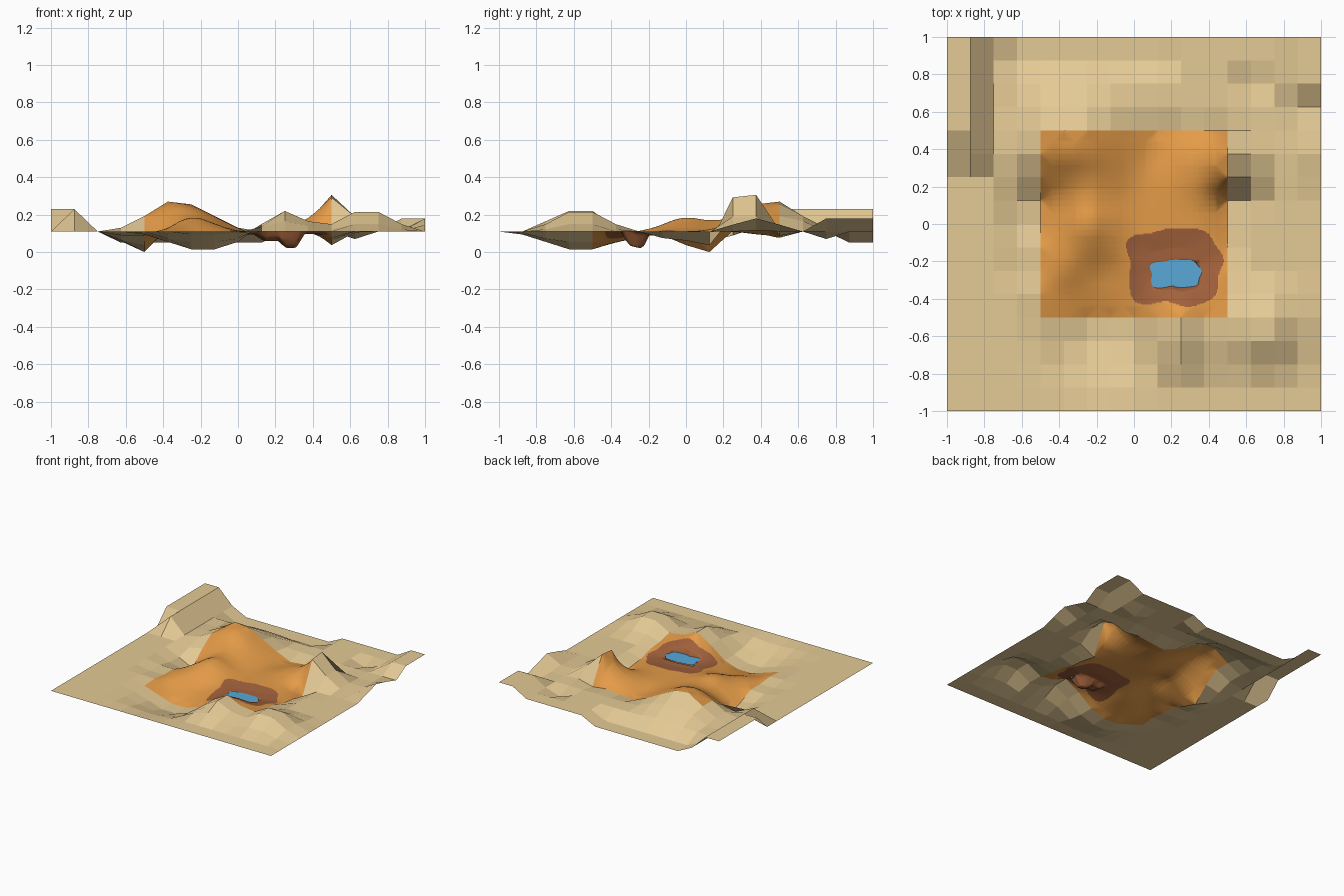
import bpy, math

if "Cube" in bpy.data.objects:
    bpy.data.objects.remove(bpy.data.objects["Cube"])

STEP = 0.125
BASE = 0.11

# Landform features: x0, x1, y0, y1 of the plateau, rise, falloff distance
RIM = [
    (-1, -.875, .5, 1, .12, .125),            # corner wall
    (-.875, -.875, .375, .375, .12, .125),    # wall end
    (-.625, .125, .875, 1, -.06, .125),       # back trough
    (.875, 1, .75, 1, .07, .125),             # raised corner
    (.625, .625, .75, .75, -.04, .125),       # dip beside it
    (1, 1, .25, .5, .03, .125),               # east edge bump
    (1, 1, .375, .375, .04, .15),
    (.25, .25, -.625, -.5, .11, .25),         # front hill
    (.625, .75, -.625, -.5, .105, .2),        # front right hill
    (-.25, -.125, -.625, -.5, -.095, .3),     # front basin
]
DUNES = [
    (.5, .5, .25, .375, .165, .125),          # sharp crest
    (.625, .625, .25, .375, .08, .14),
    (.375, .375, .25, .375, .06, .2),
    (.5, .5, .125, .125, -.08, .15),          # drop below the crest
    (.5, .5, -.125, 0, -.035, .12),
    (.125, .5, .5, .5, -.03, .12),            # trough behind the crest
    (.125, .125, .375, .375, -.03, .14),
    (-.375, -.25, .375, .5, .145, .29),       # back hill
    (-.375, -.375, .375, .5, .015, .12),
    (-.5, -.5, .125, .125, -.115, .23),       # west pit
    (-.25, -.25, 0, 0, .105, .23),            # middle hill
    (-.375, -.375, -.25, -.25, .025, .12),
    (-.125, -.125, -.25, -.25, -.025, .15),   # valley
    (-.625, -.5, -.25, 0, -.02, .125),
]


def lattice(i, j):
    x, y = -1 + i * STEP, -1 + j * STEP
    z = BASE
    for x0, x1, y0, y1, rise, fall in RIM + DUNES:
        d = math.hypot(max(x0 - x, 0, x - x1), max(y0 - y, 0, y - y1))
        z += rise * max(0, 1 - d / fall)
    return z


grid = [[lattice(i, j) for j in range(17)] for i in range(17)]
low = min(min(row) for row in grid)
grid = [[z - low for z in row] for row in grid]


def sample(x, y):
    u, v = (x + 1) / STEP, (y + 1) / STEP
    i, j = int(u), int(v)
    s, t = u - i, v - j
    return ((1-s) * ((1-t) * grid[i][j] + t * grid[i][j+1])
            + s * ((1-t) * grid[i+1][j] + t * grid[i+1][j+1]))


def dune_height(x, y):
    # Average over a small window to round the ridges, but keep the border
    w = min(.06, .5 - abs(x), .5 - abs(y))
    w = max(w, 0)
    offs = (-w, -w / 2, 0, w / 2, w)
    return sum(sample(x + a, y + b) for a in offs for b in offs) / 25


def blob(x, y, cx, cy, rx, ry):
    # Wobbly rounded rectangle: below 1 is inside
    dx, dy = (x - cx) / rx, (y - cy) / ry
    a = math.atan2(dy, dx)
    return (dx**4 + dy**4) ** .25 / (1 + .05 * math.sin(5*a + 1) + .03 * math.sin(8*a))


POND = (.225, -.275, .135, .082)


def ground(x, y):
    edge = min(abs(.5 - abs(x)), abs(.5 - abs(y)))
    z = sample(x, y) if edge < 1e-6 else dune_height(x, y)
    # Gentle soil hollow, pond bed and a deeper hole
    z -= .014 * max(0, min(1, 2 * (1 - blob(x, y, .215, -.23, .245, .2))))
    z -= .04 * max(0, min(1, 2.5 * (1 - blob(x, y, *POND))))
    d = max(abs(x - .285) / .07, abs(y + .27) / .075)
    z -= .04 * max(0, min(1, 1.6 * (1 - d)))
    return max(z, 0)


def material(name, color):
    m = bpy.data.materials.new(name)
    m.diffuse_color = (*color, 1)
    m.use_nodes = True
    m.node_tree.nodes["Principled BSDF"].inputs["Base Color"].default_value = m.diffuse_color
    return m


def add_mesh(name, verts, faces, mats):
    me = bpy.data.meshes.new(name)
    me.from_pydata(verts, [], faces)
    for m in mats:
        me.materials.append(m)
    ob = bpy.data.objects.new(name, me)
    bpy.context.collection.objects.link(ob)
    return ob


tan = material("sand", (.78, .59, .30))
orange = material("dune_orange", (.78, .33, .065))
brown = material("wet_soil", (.36, .12, .045))
blue = material("water", (.10, .39, .68))

# Coarse faceted land around the square centre
verts = [(-1 + i * STEP, -1 + j * STEP, grid[i][j])
         for i in range(17) for j in range(17)]
faces = [(i*17 + j, (i+1)*17 + j, (i+1)*17 + j + 1, i*17 + j + 1)
         for i in range(16) for j in range(16)
         if not (4 <= i < 12 and 4 <= j < 12)]
add_mesh("outer_land", verts, faces, [tan])

# Fine smooth dunes in the centre, with a soil hollow
N = 160
M = N + 1
pts = [(-.5 + i / N, -.5 + j / N) for i in range(M) for j in range(M)]
verts = [(x, y, ground(x, y)) for x, y in pts]
faces = [(i*M + j, (i+1)*M + j, (i+1)*M + j + 1, i*M + j + 1)
         for i in range(N) for j in range(N)]
dunes = add_mesh("inner_dunes", verts, faces, [orange, brown])
for p in dunes.data.polygons:
    p.use_smooth = True
    c = p.center
    p.material_index = int(blob(c.x, c.y, .215, -.23, .245, .2) < 1)

# Pond surface
ring = []
for k in range(48):
    a = 2 * math.pi * k / 48
    dx, dy = math.cos(a), math.sin(a)
    s = 1 / blob(POND[0] + POND[2] * dx, POND[1] + POND[3] * dy, *POND)
    ring.append((POND[0] + POND[2] * dx * s, POND[1] + POND[3] * dy * s, .1))
add_mesh("pond", ring, [tuple(range(48))], [blue])
